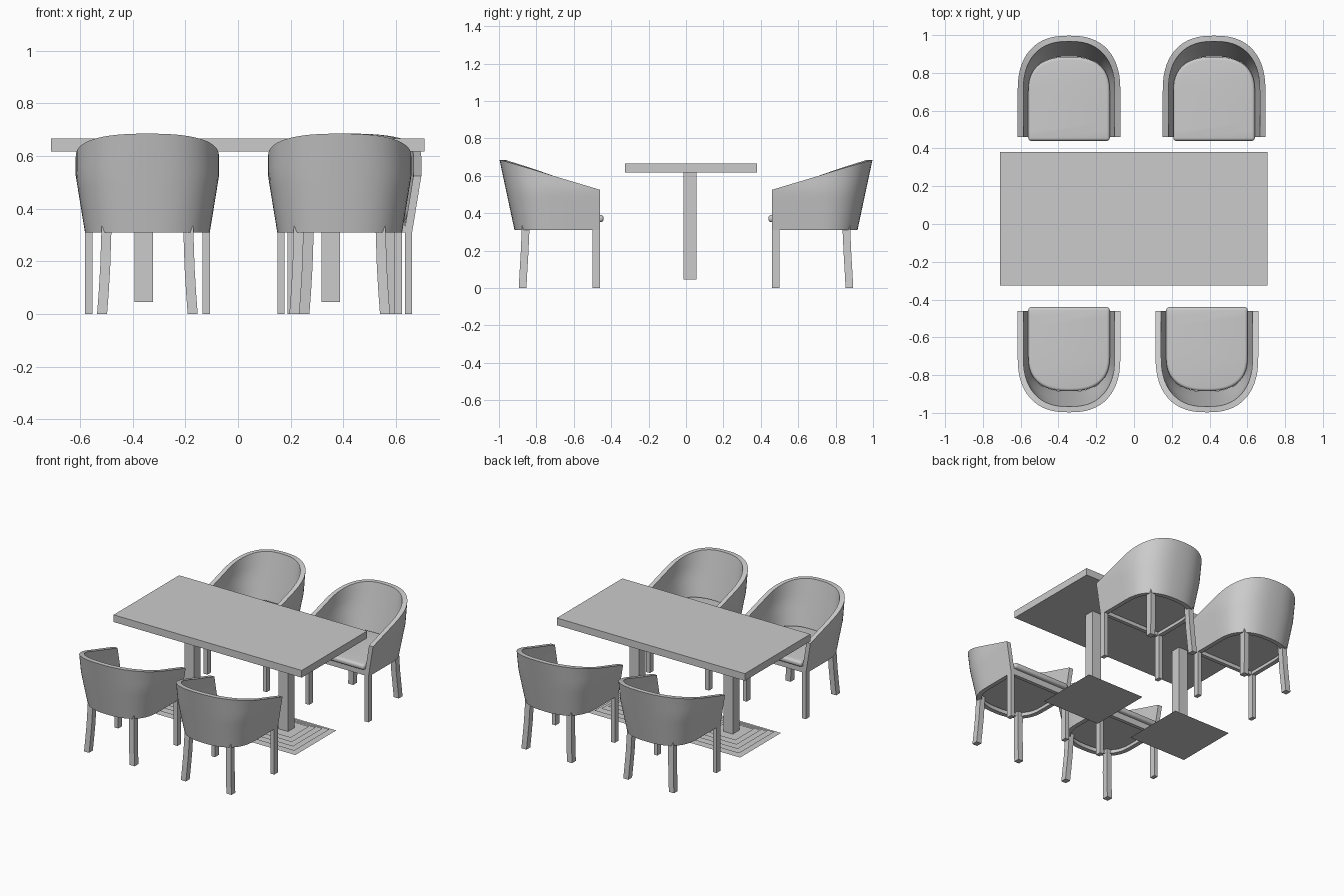
import bpy, bmesh, math
from mathutils import Vector

cube = bpy.data.objects.get("Cube")
if cube:
    bpy.data.objects.remove(cube, do_unlink=True)

grey = bpy.data.materials.new("plain_grey")
grey.use_nodes = True
COLOUR = (0.6, 0.6, 0.6, 1)
grey.diffuse_color = COLOUR
grey.node_tree.nodes["Principled BSDF"].inputs["Base Color"].default_value = COLOUR


def finish(name, bm, smooth=False):
    bmesh.ops.recalc_face_normals(bm, faces=bm.faces)
    mesh = bpy.data.meshes.new(name)
    bm.to_mesh(mesh)
    bm.free()
    mesh.materials.append(grey)
    if smooth:
        mesh.shade_smooth()
        mesh.set_sharp_from_angle(angle=math.radians(35))
    return mesh


def place(name, mesh, x=0, turn=0):
    ob = bpy.data.objects.new(name, mesh)
    ob.location.x = x
    ob.rotation_euler.z = turn
    bpy.context.scene.collection.objects.link(ob)


def loft(bm, rings, caps=True):
    """Skin a list of closed point rings."""
    loops = [[bm.verts.new(p) for p in ring] for ring in rings]
    n = len(loops[0])
    for a, b in zip(loops, loops[1:]):
        for i in range(n):
            j = (i + 1) % n
            bm.faces.new((a[i], a[j], b[j], b[i]))
    if caps:
        bm.faces.new(loops[0])
        bm.faces.new(loops[-1])


def rect(x0, x1, y0, y1, z):
    return [(x0, y0, z), (x1, y0, z), (x1, y1, z), (x0, y1, z)]


def box(bm, x0, x1, y0, y1, z0, z1):
    loft(bm, [rect(x0, x1, y0, y1, z0), rect(x0, x1, y0, y1, z1)])


ARC, STRAIGHT, BEND_Y = 28, 5, 0.70


def u_outline(half, back, front):
    """Points of a U open to the front, from the right arm round the back."""
    pts = []
    for i in range(STRAIGHT):
        pts.append((half, front + (BEND_Y - front) * i / STRAIGHT))
    for i in range(ARC + 1):
        a = math.pi * i / ARC
        c, s = math.cos(a), max(0, math.sin(a))
        pts.append((math.copysign(abs(c) ** 0.8, c) * half,
                    BEND_Y + s ** 0.8 * (back - BEND_Y)))
    for i in reversed(range(STRAIGHT)):
        pts.append((-half, front + (BEND_Y - front) * i / STRAIGHT))
    return pts


# Chair shell: flared U wall with a rim that slopes down to the arms
FRONT, FLOOR, WALL, ROWS = 0.46, 0.31, 0.03, 8


def shell_point(i, v, inset):
    y_rim = u_outline(0.272, 0.997, FRONT)[i][1]
    rim = 0.525 + 0.16 * (y_rim - FRONT) / (0.997 - FRONT)
    z = FLOOR + v * (rim - FLOOR)
    side = min(1, (z - FLOOR) / 0.215)
    half = 0.237 + 0.035 * side
    back = 0.917 + 0.08 * (z - FLOOR) / 0.375
    x, y = u_outline(half - inset, back - inset, FRONT)[i]
    return (x, y, z)


def make_shell():
    bm = bmesh.new()
    steps = [k / ROWS for k in range(ROWS + 1)]
    rings = []
    for i in range(ARC + 1 + 2 * STRAIGHT):
        rings.append([shell_point(i, v, 0) for v in steps] +
                     [shell_point(i, v, WALL) for v in reversed(steps)])
    loft(bm, rings)
    return finish("chair_shell", bm, True)


# Seat cushion with rounded edges
def make_cushion():
    bm = bmesh.new()
    pts = u_outline(0.216, 0.885, 0.44)
    loft(bm, [[(x, y, z) for x, y in pts] for z in (0.352, 0.390)])
    bmesh.ops.recalc_face_normals(bm, faces=bm.faces)
    sharp = [e for e in bm.edges if e.calc_face_angle(0) > 0.6]
    bmesh.ops.bevel(bm, geom=sharp, offset=0.016, segments=4,
                    profile=0.5, affect='EDGES')
    return finish("seat_cushion", bm, True)


# Seat board and front rail under the cushion
def make_seat_frame():
    bm = bmesh.new()
    pts = u_outline(0.212, 0.885, 0.475)
    loft(bm, [[(x, y, z) for x, y in pts] for z in (0.335, 0.354)])
    box(bm, -0.21, 0.21, 0.465, 0.49, FLOOR, 0.354)
    return finish("seat_frame", bm)


# Straight front legs and splayed back legs
def make_legs():
    bm = bmesh.new()
    back_leg = [(0.172, 0.872, 0), (0.166, 0.868, 0.08), (0.160, 0.862, 0.18),
                (0.155, 0.855, 0.335)]
    for s in (-1, 1):
        box(bm, s * 0.209, s * 0.237, FRONT, 0.50, 0, FLOOR)
        loft(bm, [rect(s * x - 0.019, s * x + 0.019, y - 0.019, y + 0.022, z)
                  for x, y, z in back_leg])
    return finish("chair_legs", bm, True)


parts = {"chair_shell": make_shell(), "seat_cushion": make_cushion(),
         "seat_frame": make_seat_frame(), "chair_legs": make_legs()}
chairs = {"back_right": (-0.344, 0), "back_left": (0.424, 0),
          "front_right": (-0.344, math.pi), "front_left": (0.386, math.pi)}
for where, (x, turn) in chairs.items():
    for part, mesh in parts.items():
        place(f"{where}_{part}", mesh, x, turn)

# Table top
bm = bmesh.new()
box(bm, -0.71, 0.708, -0.325, 0.38, 0.617, 0.666)
place("table_top", finish("table_top", bm))

# Table posts, each on a stack of thin stepped plates
bm = bmesh.new()
box(bm, -0.035, 0.035, -0.014, 0.056, 0.045, 0.617)
post = finish("table_post", bm)
bm = bmesh.new()
for k in range(5):
    h = 0.22 - 0.03 * k
    z = 0.005 + 0.01 * k
    bm.faces.new([bm.verts.new(p) for p in rect(-h, h, 0.021 - h, 0.021 + h, z)])
base = finish("table_base", bm)
for side, x in (("right", -0.357), ("left", 0.352)):
    place(f"{side}_table_post", post, x)
    place(f"{side}_table_base", base, x)
